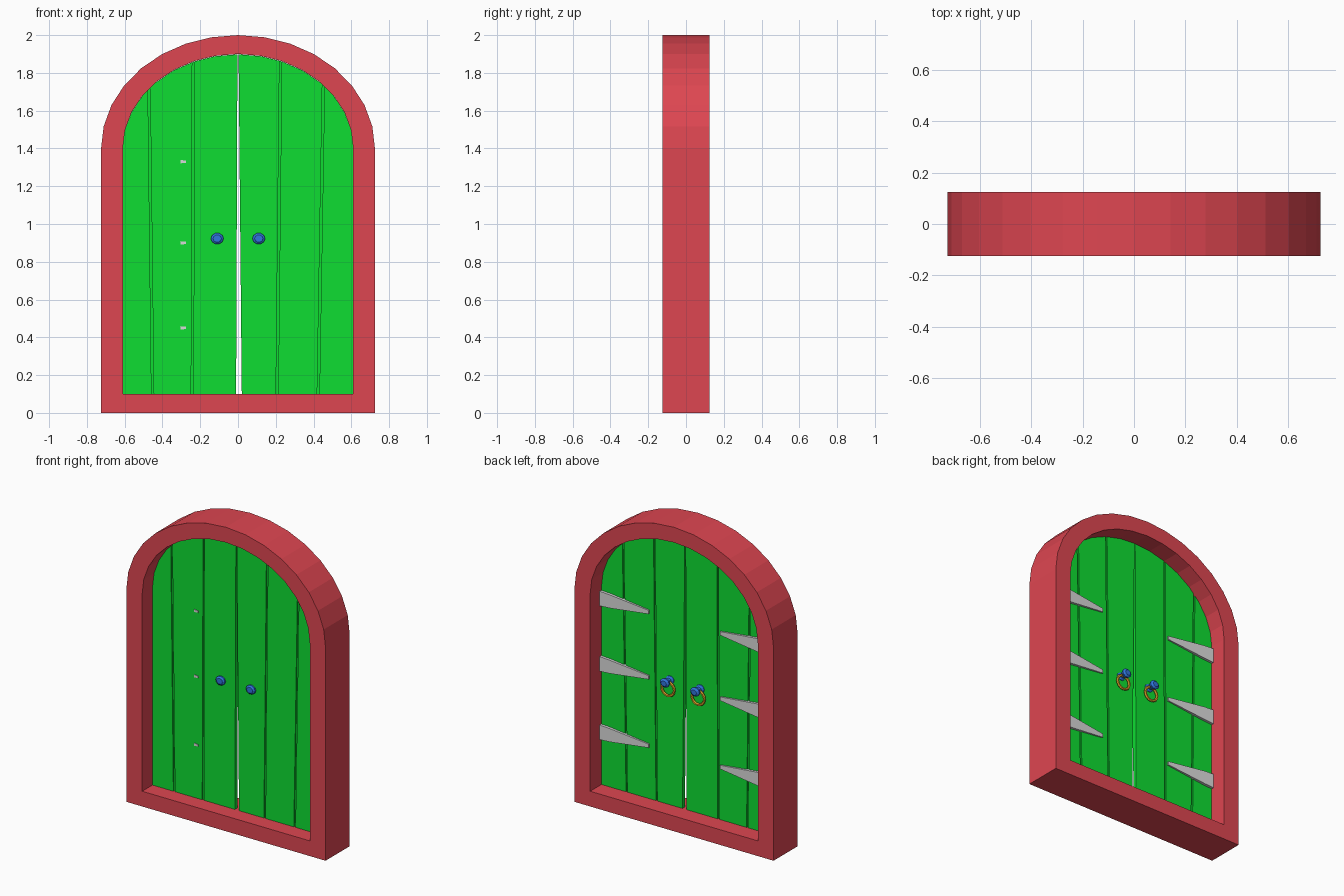
import bpy, bmesh
from math import sin, cos, pi
from mathutils import Vector, Matrix

if "Cube" in bpy.data.objects:
    bpy.data.objects.remove(bpy.data.objects["Cube"])


def material(name, rgb):
    # Convert display values (0-255) to linear
    lin = [((c / 255 + 0.055) / 1.055) ** 2.4 for c in rgb]
    m = bpy.data.materials.new(name)
    m.use_nodes = True
    m.diffuse_color = (*lin, 1)
    m.node_tree.nodes["Principled BSDF"].inputs["Base Color"].default_value = (*lin, 1)
    return m


RED = material("red frame", (222, 70, 81))
GREEN = material("green wood", (14, 222, 50))
BLUE = material("blue knob", (48, 118, 222))
GREY = material("grey iron", (218, 218, 218))
GOLD = material("gold ring", (226, 172, 44))


def finish(name, bm, mat):
    bmesh.ops.recalc_face_normals(bm, faces=bm.faces)
    mesh = bpy.data.meshes.new(name)
    bm.to_mesh(mesh)
    bm.free()
    mesh.materials.append(mat)
    ob = bpy.data.objects.new(name, mesh)
    bpy.context.collection.objects.link(ob)
    return ob


def arch(half, bottom, rise, spring=1.4, steps=16):
    """Outline of an opening with an elliptical head, as (x, z) points."""
    pts = [(half * cos(pi * i / steps), spring + rise * sin(pi * i / steps))
           for i in range(steps + 1)]
    return [(half, bottom)] + pts + [(-half, bottom)]


def prism(outline, y0, y1):
    """Solid from an (x, z) outline, between two depths."""
    bm = bmesh.new()
    a = [bm.verts.new((x, y0, z)) for x, z in outline]
    b = [bm.verts.new((x, y1, z)) for x, z in outline]
    bm.faces.new(a)
    bm.faces.new(b[::-1])
    for i in range(len(a)):
        j = (i + 1) % len(a)
        bm.faces.new((a[i], b[i], b[j], a[j]))
    return bm


# Arched frame with sill
bm = bmesh.new()
loops = [[bm.verts.new((x, y, z)) for x, z in pts]
         for pts, y in ((arch(0.725, 0, 0.6), -0.125), (arch(0.725, 0, 0.6), 0.125),
                        (arch(0.61, 0.1, 0.5), 0.125), (arch(0.61, 0.1, 0.5), -0.125))]
for k in range(4):
    p, q = loops[k], loops[(k + 1) % 4]
    for i in range(len(p)):
        j = (i + 1) % len(p)
        bm.faces.new((p[i], p[j], q[j], q[i]))
finish("frame", bm, RED)


# Door planks, cut from the arch by slightly slanted lines
def cut_side(bm, bottom_x, top_x, keep_right):
    """Trim along a line from (bottom_x, z 0.1) to (top_x, z 1.9)."""
    normal = Vector((1.8, 0, bottom_x - top_x))
    if keep_right:
        normal = -normal
    geom = bm.verts[:] + bm.edges[:] + bm.faces[:]
    bmesh.ops.bisect_plane(bm, geom=geom, plane_co=(bottom_x, 0, 0.1),
                           plane_no=normal, clear_outer=True)
    bmesh.ops.holes_fill(bm, edges=[e for e in bm.edges if e.is_boundary])


def door_piece(name, left, right, y0, y1):
    bm = prism(arch(0.61, 0.1, 0.498), y0, y1)
    cut_side(bm, *left, True)
    cut_side(bm, *right, False)
    finish(name, bm, GREEN)


G = 0.006  # half the groove width
FRONT, BACK = -0.018, 0.008
leaves = {
    "right": [(-0.7, -0.7), (-0.452, -0.473), (-0.242, -0.236), (-0.010, -0.003)],
    "left": [(0.020, 0.003), (0.207, 0.226), (0.425, 0.455), (0.7, 0.7)],
}
for side, lines in leaves.items():
    for i in range(3):
        a, b = lines[i], lines[i + 1]
        ga = G if i > 0 else 0
        gb = G if i < 2 else 0
        door_piece(f"{side}_plank_{i + 1}", (a[0] + ga, a[1] + ga),
                   (b[0] - gb, b[1] - gb), FRONT, BACK)
    door_piece(f"{side}_door_core", lines[0], lines[3], -0.009, -0.001)

# Tapered strap hinges on the back, with pin ends showing on the right leaf
for s, side in ((1, "left"), (-1, "right")):
    for n, z in enumerate((0.45, 0.9, 1.33)):
        outline = [(0.612, -0.048), (0.54, -0.044), (0.26, -0.012),
                   (0.26, 0.012), (0.54, 0.044), (0.612, 0.048)]
        bm = prism([(s * x, z + h) for x, h in outline], 0.0, 0.026)
        for v in bm.verts:
            if v.co.y > 0.01 and abs(v.co.x) < 0.3:
                v.co.y = 0.017
        finish(f"{side}_hinge_{n + 1}", bm, GREY)
        if s < 0:
            pin = [(-0.305, z - 0.009), (-0.275, z - 0.006),
                   (-0.275, z + 0.006), (-0.305, z + 0.009)]
            finish(f"hinge_pin_{n + 1}", prism(pin, 0.0, FRONT - 0.003), GREY)


# Spool shaped knobs passing through the doors
def knob(name, x, z):
    profile = [(-0.036, 0.022), (-0.028, 0.034), (-0.016, 0.034), (0.012, 0.03),
               (0.02, 0.016), (0.042, 0.016), (0.05, 0.03), (0.066, 0.034), (0.076, 0.02)]
    sides = 10
    bm = bmesh.new()
    rings = [[bm.verts.new((x + r * cos(2 * pi * k / sides), y,
                            z + 0.88 * r * sin(2 * pi * k / sides)))
              for k in range(sides)] for y, r in profile]
    for p, q in zip(rings, rings[1:]):
        for k in range(sides):
            j = (k + 1) % sides
            bm.faces.new((p[k], p[j], q[j], q[k]))
    bm.faces.new(rings[0])
    bm.faces.new(rings[-1])
    finish(name, bm, BLUE)


# Pull rings hanging from the knobs at the back
def pull_ring(name, x, y, z, major=0.046, minor=0.009, n=16, m=6):
    bm = bmesh.new()
    grid = []
    for i in range(n):
        a = 2 * pi * i / n
        row = []
        for k in range(m):
            b = 2 * pi * k / m
            r = major + minor * cos(b)
            row.append(bm.verts.new((x + r * cos(a), y + minor * sin(b), z + r * sin(a))))
        grid.append(row)
    for i in range(n):
        for k in range(m):
            p, q, l = grid[i], grid[(i + 1) % n], (k + 1) % m
            bm.faces.new((p[k], q[k], q[l], p[l]))
    finish(name, bm, GOLD)


for s, side in ((1, "left"), (-1, "right")):
    knob(f"{side}_knob", s * 0.11, 0.923)
    pull_ring(f"{side}_pull_ring", s * 0.11, 0.031, 0.873)
